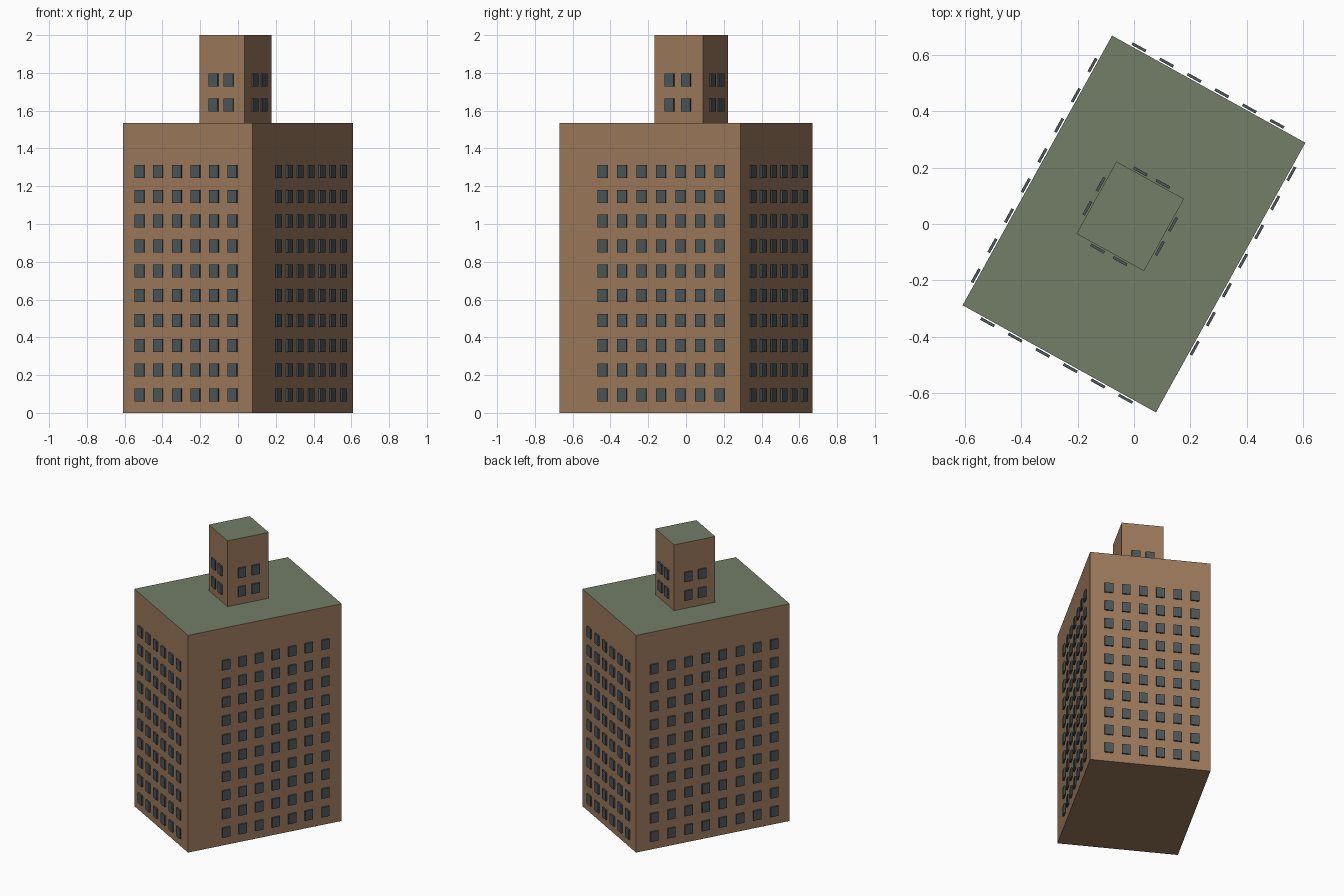
import bpy, bmesh, math
from mathutils import Matrix, Vector

if "Cube" in bpy.data.objects:
    bpy.data.objects.remove(bpy.data.objects["Cube"])

TURN = Matrix.Rotation(math.radians(-29), 4, 'Z')


def material(name, color):
    m = bpy.data.materials.new(name)
    m.diffuse_color = (*color, 1)
    m.use_nodes = True
    m.node_tree.nodes["Principled BSDF"].inputs["Base Color"].default_value = m.diffuse_color
    return m


WALL = material("wall_brown", (0.33, 0.19, 0.105))
ROOF = material("roof_green", (0.17, 0.21, 0.135))
GLASS = material("window_slate", (0.07, 0.092, 0.1))


def make_object(name, bm, mats):
    mesh = bpy.data.meshes.new(name)
    bm.to_mesh(mesh)
    bm.free()
    for m in mats:
        mesh.materials.append(m)
    ob = bpy.data.objects.new(name, mesh)
    ob.matrix_world = TURN
    bpy.context.collection.objects.link(ob)


def add_box(bm, center, size, rot=Matrix()):
    bmesh.ops.create_cube(bm, size=1, matrix=rot @ Matrix.Translation(center)
                          @ Matrix.Diagonal((*size, 1)))


def block(name, cx, cy, w, d, z0, z1):
    bm = bmesh.new()
    add_box(bm, (cx, cy, (z0 + z1) / 2), (w, d, z1 - z0))
    bm.normal_update()
    for f in bm.faces:
        f.material_index = 1 if f.normal.z > 0.5 else 0
    make_object(name, bm, [WALL, ROOF])


def windows(name, cx, cy, angle, dist, start, step, cols, z0, rows):
    """Grid of slabs standing just off one wall; start/step run along it."""
    frame = Matrix.Translation((cx, cy, 0)) @ Matrix.Rotation(math.radians(angle), 4, 'Z')
    bm = bmesh.new()
    for r in range(rows):
        for c in range(cols):
            add_box(bm, Vector((start + c * step, -dist - 0.01, z0 + 0.095 + r * 0.1314)),
                    (0.055, 0.01, 0.069), frame)
    make_object(name, bm, [GLASS])


# main building
W, D, H = 0.785, 1.095, 1.535
block("main_block", 0, 0, W, D, 0, H)
windows("main_front_windows", 0, 0, 0, D / 2, -0.286, 0.1122, 6, 0, 10)
windows("main_right_windows", 0, 0, 90, W / 2, -0.281, 0.118, 7, 0, 10)
windows("main_back_windows", 0, 0, 180, D / 2, -0.272, 0.1122, 6, 0, 10)
windows("main_left_windows", 0, 0, -90, W / 2, -0.422, 0.1222, 8, 0, 10)

# rooftop tower
tx, ty, tw, td = -0.025, 0.0175, 0.274, 0.293
block("roof_tower", tx, ty, tw, td, H, 2.0)
for side, angle, dist, span in (("front", 0, td / 2, tw), ("right", 90, tw / 2, td),
                                ("back", 180, td / 2, tw), ("left", -90, tw / 2, td)):
    windows(f"tower_{side}_windows", tx, ty, angle, dist, -span / 6, span / 3, 2, H, 2)
